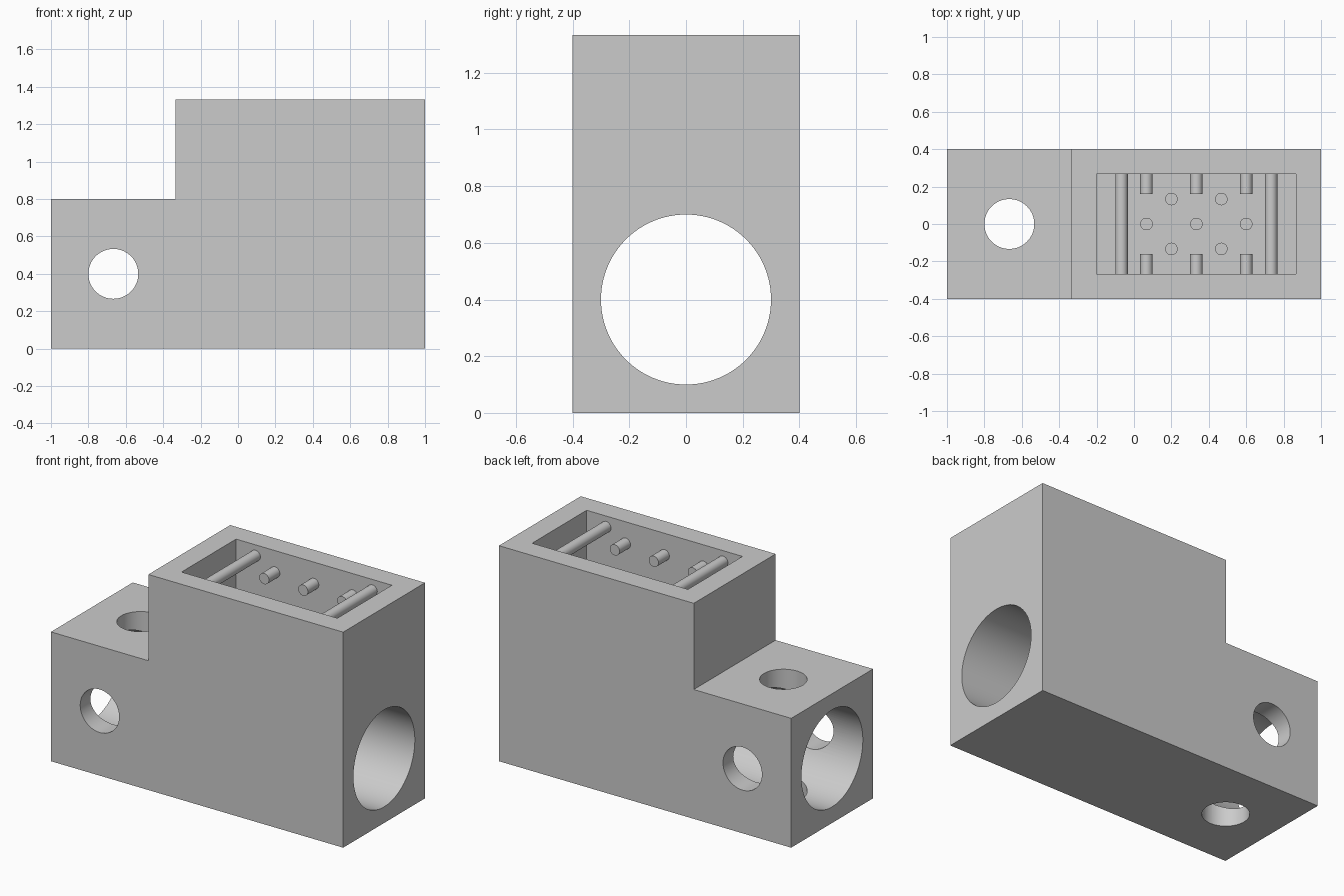
import bpy
import bmesh
from math import radians
from mathutils import Matrix, Vector

if "Cube" in bpy.data.objects:
    bpy.data.objects.remove(bpy.data.objects["Cube"], do_unlink=True)

grey = bpy.data.materials.new("plain grey")
grey.use_nodes = True
colour = (0.6, 0.6, 0.6, 1)
grey.diffuse_color = colour
grey.node_tree.nodes["Principled BSDF"].inputs["Base Color"].default_value = colour

DEPTH = 0.8           # full width of the block in y
HEIGHT = 4 / 3
STEP_X = -1 / 3
HOLE_X = -2 / 3       # centre of the cross holes
AXIS_Z = 0.4          # height of the bore
FLOOR_Z = 0.8         # bottom of the tray
TRAY_Y = 4 / 15       # half width of the tray
PIN_R = 1 / 30


def add_object(name, bm):
    bmesh.ops.recalc_face_normals(bm, faces=bm.faces)
    mesh = bpy.data.meshes.new(name)
    bm.to_mesh(mesh)
    bm.free()
    mesh.materials.append(grey)
    obj = bpy.data.objects.new(name, mesh)
    bpy.context.collection.objects.link(obj)
    return obj


def box(name, low, high):
    low, high = Vector(low), Vector(high)
    bm = bmesh.new()
    size = Matrix.Diagonal((*(high - low), 1))
    bmesh.ops.create_cube(bm, size=1, matrix=Matrix.Translation((low + high) / 2) @ size)
    return add_object(name, bm)


def rod(name, start, end, radius, sides=32):
    start, end = Vector(start), Vector(end)
    axis = end - start
    turn = axis.to_track_quat("Z", "Y").to_matrix().to_4x4()
    bm = bmesh.new()
    bmesh.ops.create_cone(bm, cap_ends=True, segments=sides, radius1=radius, radius2=radius,
                          depth=axis.length, matrix=Matrix.Translation((start + end) / 2) @ turn)
    return add_object(name, bm)


def select_only(obj):
    bpy.ops.object.select_all(action="DESELECT")
    obj.select_set(True)
    bpy.context.view_layer.objects.active = obj


def smooth(obj):
    select_only(obj)
    bpy.ops.object.shade_smooth_by_angle(angle=radians(30))


def cut(target, cutter):
    select_only(target)
    mod = target.modifiers.new("cut", "BOOLEAN")
    mod.operation = "DIFFERENCE"
    mod.solver = "EXACT"
    mod.object = cutter
    bpy.ops.object.modifier_apply(modifier=mod.name)
    bpy.data.objects.remove(cutter, do_unlink=True)


# Stepped body, extruded from its side profile
profile = [(-1, 0), (1, 0), (1, HEIGHT), (STEP_X, HEIGHT), (STEP_X, 0.8), (-1, 0.8)]
bm = bmesh.new()
face = bm.faces.new([bm.verts.new((x, -DEPTH / 2, z)) for x, z in profile])
side = bmesh.ops.extrude_face_region(bm, geom=[face])
new_verts = [v for v in side["geom"] if isinstance(v, bmesh.types.BMVert)]
bmesh.ops.translate(bm, verts=new_verts, vec=(0, DEPTH, 0))
body = add_object("body", bm)

# Long bore, two cross holes and the open tray
cut(body, rod("bore_cutter", (-2, 0, AXIS_Z), (2, 0, AXIS_Z), 0.3, 96))
cut(body, rod("side_hole_cutter", (HOLE_X, -1, AXIS_Z), (HOLE_X, 1, AXIS_Z), 2 / 15, 64))
cut(body, rod("top_hole_cutter", (HOLE_X, 0, -1), (HOLE_X, 0, 2), 2 / 15, 64))
cut(body, box("tray_cutter", (-0.2, -TRAY_Y, FLOOR_Z), (13 / 15, TRAY_Y, 2)))
smooth(body)

# Bars across the tray
for name, x in (("right_bar", -1 / 15), ("left_bar", 11 / 15)):
    smooth(rod(name, (x, -TRAY_Y - 0.01, 19 / 15), (x, TRAY_Y + 0.01, 19 / 15), PIN_R))

# Short pegs on both long walls
for x in (1 / 15, 1 / 3, 0.6):
    for name, s in (("front_peg", -1), ("back_peg", 1)):
        smooth(rod(name, (x, s * (TRAY_Y + 0.01), 1.2), (x, s * 0.16, 1.2), PIN_R))

# Staggered studs on the tray floor
studs = [(x, 0) for x in (1 / 15, 1 / 3, 0.6)]
studs += [(x, y) for x in (0.2, 7 / 15) for y in (-2 / 15, 2 / 15)]
for x, y in studs:
    smooth(rod("floor_stud", (x, y, FLOOR_Z - 0.01), (x, y, FLOOR_Z + 0.11), PIN_R))
